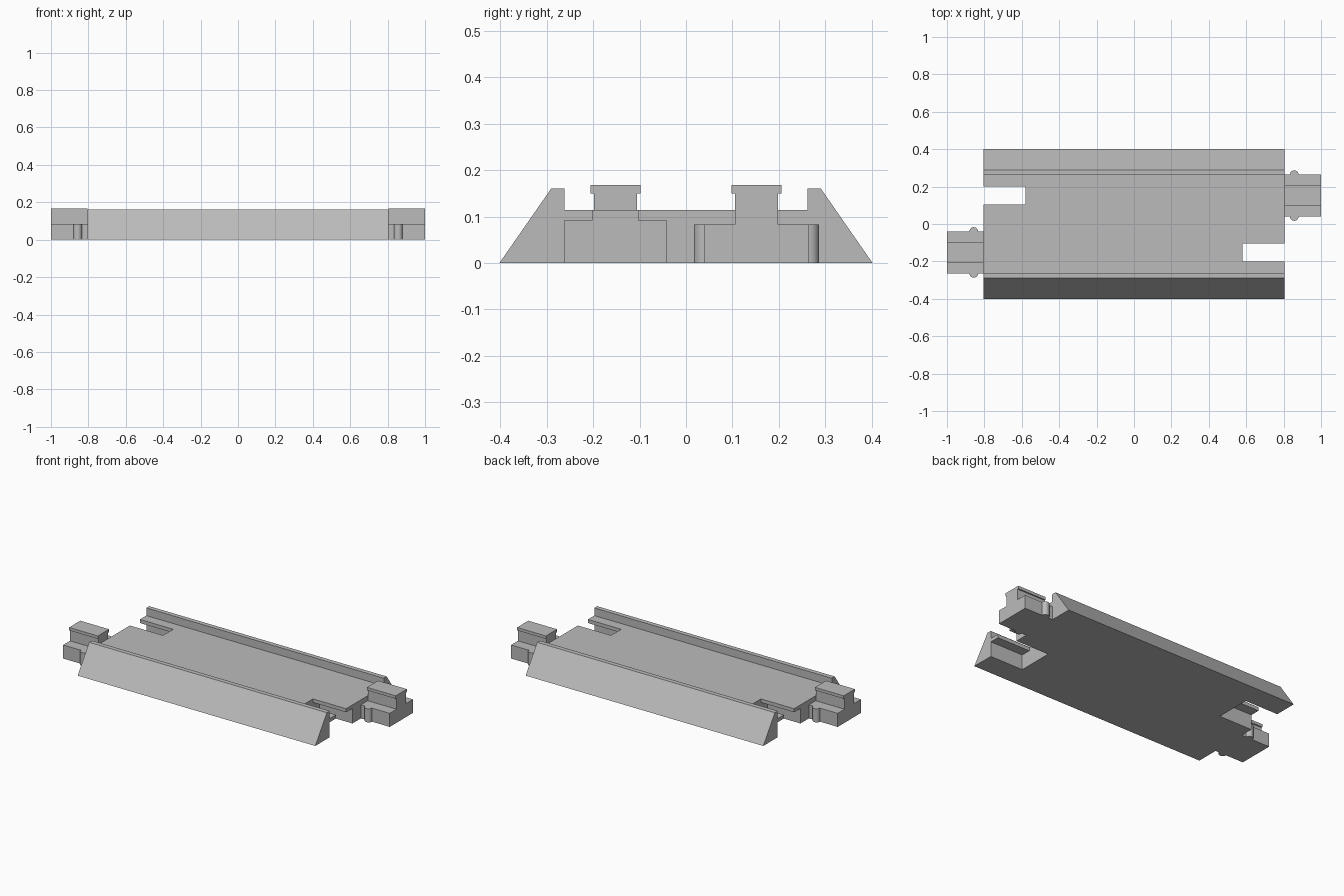
import bpy, bmesh, math
from mathutils import Matrix, Vector

cube = bpy.data.objects.get("Cube")
if cube:
    bpy.data.objects.remove(cube, do_unlink=True)

grey = bpy.data.materials.new("mid grey")
grey.use_nodes = True
grey.diffuse_color = (0.5, 0.5, 0.5, 1)
grey.node_tree.nodes["Principled BSDF"].inputs["Base Color"].default_value = (0.5, 0.5, 0.5, 1)

HALF = 0.805      # half length of the road section
TIP = 1.0         # outer end of the connectors
LANE = 0.152      # sideways offset of connector and socket


def prism(name, points, direction, turn=0):
    """Extrude a closed outline along a direction; turn rotates it about z."""
    bm = bmesh.new()
    face = bm.faces.new([bm.verts.new(p) for p in points])
    new = bmesh.ops.extrude_face_region(bm, geom=[face])["geom"]
    bmesh.ops.translate(bm, vec=Vector(direction),
                        verts=[v for v in new if isinstance(v, bmesh.types.BMVert)])
    bmesh.ops.rotate(bm, verts=bm.verts, matrix=Matrix.Rotation(turn, 3, "Z"))
    bmesh.ops.recalc_face_normals(bm, faces=bm.faces)
    mesh = bpy.data.meshes.new(name)
    bm.to_mesh(mesh)
    bm.free()
    mesh.materials.append(grey)
    obj = bpy.data.objects.new(name, mesh)
    bpy.context.collection.objects.link(obj)
    return obj


def activate(obj):
    bpy.ops.object.select_all(action="DESELECT")
    obj.select_set(True)
    bpy.context.view_layer.objects.active = obj


def mirrored(half):
    """Complete a (y, z) half outline by mirroring it in y."""
    return half + [(-y, z) for y, z in reversed(half)]


# Road section: sloped shoulders, raised kerbs and a sunken deck
road = mirrored([(0.402, 0), (0.29, 0.161), (0.262, 0.161), (0.262, 0.114)])
body = prism("road_section", [(-HALF, y, z) for y, z in road], (2 * HALF, 0, 0))

# Inverted T socket at each end, wide below the deck and narrow through it
socket = mirrored([(0.11, -0.1), (0.11, 0.092), (0.049, 0.092), (0.049, 0.3)])
for side, turn in (("left", 0), ("right", math.pi)):
    cutter = prism(side + "_socket_cutter",
                   [(0.58, y - LANE, z) for y, z in socket], (0.4, 0, 0), turn)
    cutter.hide_render = True
    mod = body.modifiers.new("socket", "BOOLEAN")
    mod.operation = "DIFFERENCE"
    mod.solver = "EXACT"
    mod.object = cutter
    activate(body)
    bpy.ops.object.modifier_apply(modifier=mod.name)
    bpy.data.objects.remove(cutter, do_unlink=True)

# Connector outline seen from above, with a round snap bump on either side
bump = [(0.857 + 0.023 * math.cos(a), 0.112 + 0.023 * math.sin(a))
        for a in (math.pi * i / 12 for i in range(13))]
half_plan = [(TIP, 0.112)] + bump + [(HALF, 0.112)]
plan = half_plan + [(x, -y) for x, y in reversed(half_plan)]
post = mirrored([(0.046, 0.083), (0.046, 0.15), (0.054, 0.15), (0.054, 0.168)])

for side, turn in (("left", 0), ("right", math.pi)):
    base = prism(side + "_connector_base",
                 [(x, y + LANE, 0) for x, y in plan], (0, 0, 0.083), turn)
    activate(base)
    bpy.ops.object.shade_smooth_by_angle(angle=math.radians(30))
    prism(side + "_connector_rail",
          [(HALF, y + LANE, z) for y, z in post], (TIP - HALF, 0, 0), turn)
